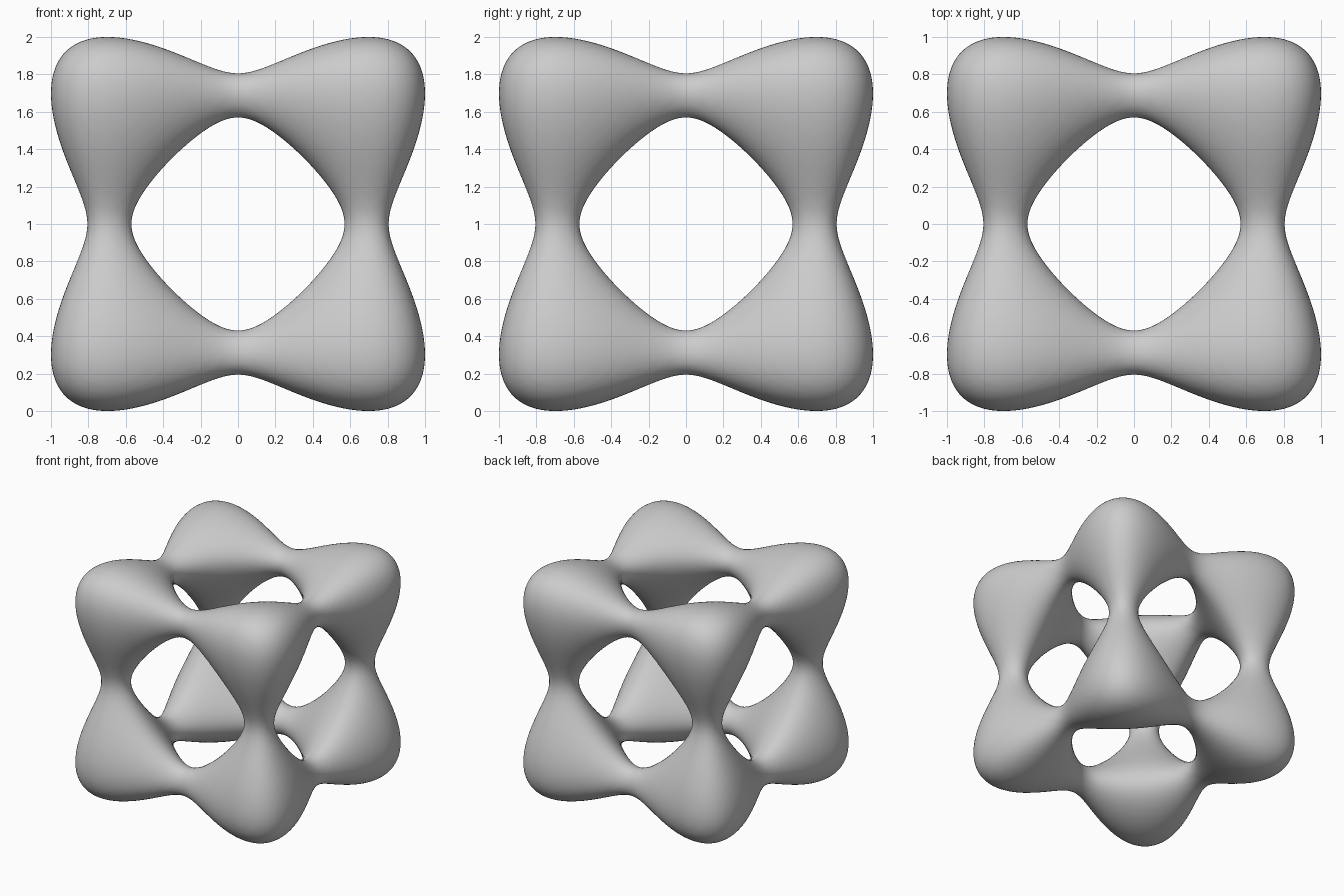
import bpy, bmesh, math
from mathutils import Vector

if "Cube" in bpy.data.objects:
    bpy.data.objects.remove(bpy.data.objects["Cube"])

# Smooth "tangle" cube: level surface of sum(t^4 - 5t^2) + 11.8 = 0
LEVEL = 11.8
SCALE = math.sqrt(2.5 + math.sqrt(18.75 - LEVEL))   # makes the extent exactly +-1
N = 72
LOW, STEP = -1.05, 2.1 / N


def quartic(t):
    t *= SCALE
    return t ** 4 - 5 * t ** 2


def field(p):
    return sum(quartic(t) for t in p) + LEVEL


def gradient(p):
    return Vector([SCALE * (4 * (t * SCALE) ** 3 - 10 * t * SCALE) for t in p])


coord = [LOW + i * STEP for i in range(N + 1)]
g = [quartic(t) for t in coord]

# Find grid edges crossing the surface; each gives one quad between four cells
cells, quads = {}, []
for i in range(1, N):
    for j in range(1, N):
        for k in range(1, N):
            a = g[i] + g[j] + g[k] + LEVEL
            idx = (i, j, k)
            for axis in range(3):
                n = idx[axis]
                b = a - g[n] + g[n + 1]
                if (a < 0) == (b < 0):
                    continue
                p = Vector([coord[q] for q in idx])
                p[axis] += STEP * a / (a - b)
                u, v = (axis + 1) % 3, (axis + 2) % 3
                quad = []
                for du, dv in ((0, 0), (1, 0), (1, 1), (0, 1)):
                    c = list(idx)
                    c[u] -= du
                    c[v] -= dv
                    c = tuple(c)
                    cells.setdefault(c, []).append(p)
                    quad.append(c)
                quads.append(quad if a < 0 else quad[::-1])

# One vertex per crossed cell, pulled exactly onto the surface
bm = bmesh.new()
verts = {}
for c, pts in cells.items():
    p = sum(pts, Vector()) / len(pts)
    for _ in range(4):
        d = gradient(p)
        p -= d * (field(p) / max(d.length_squared, 1e-6))
    verts[c] = bm.verts.new(p + Vector((0, 0, 1)))
for quad in quads:
    bm.faces.new([verts[c] for c in quad])
bmesh.ops.recalc_face_normals(bm, faces=bm.faces)
for f in bm.faces:
    f.smooth = True

mesh = bpy.data.meshes.new("tangle_cube")
bm.to_mesh(mesh)
bm.free()
obj = bpy.data.objects.new("tangle_cube", mesh)
bpy.context.collection.objects.link(obj)
